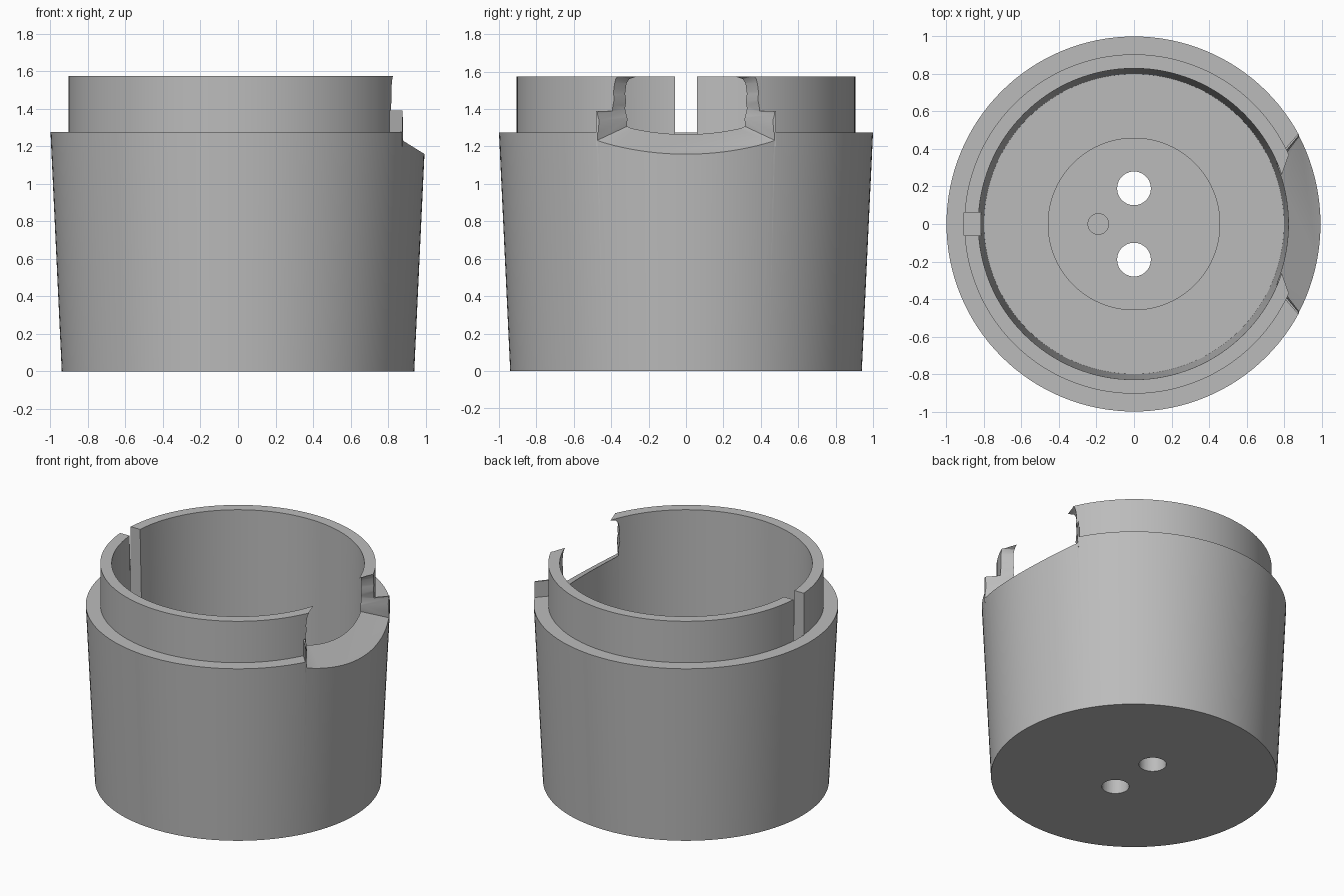
import bpy
import bmesh
from math import cos, sin, tau

SEGMENTS = 128

cube = bpy.data.objects.get("Cube")
if cube:
    bpy.data.objects.remove(cube, do_unlink=True)

grey = bpy.data.materials.new("plain grey")
grey.use_nodes = True
colour = (0.5, 0.5, 0.5, 1)
grey.diffuse_color = colour
grey.node_tree.nodes["Principled BSDF"].inputs["Base Color"].default_value = colour


def make_object(name, bm):
    bmesh.ops.remove_doubles(bm, verts=bm.verts, dist=1e-5)
    bmesh.ops.recalc_face_normals(bm, faces=bm.faces)
    mesh = bpy.data.meshes.new(name)
    bm.to_mesh(mesh)
    bm.free()
    mesh.materials.append(grey)
    obj = bpy.data.objects.new(name, mesh)
    bpy.context.collection.objects.link(obj)
    return obj


def lathe(name, profile):
    """Turn an (r, z) profile around the z axis."""
    bm = bmesh.new()
    verts = [bm.verts.new((r, 0, z)) for r, z in profile]
    edges = [bm.edges.new(pair) for pair in zip(verts, verts[1:])]
    bmesh.ops.spin(bm, geom=verts + edges, cent=(0, 0, 0), axis=(0, 0, 1),
                   angle=tau, steps=SEGMENTS)
    return make_object(name, bm)


def loft(name, start, end):
    """Solid between two matching closed outlines."""
    bm = bmesh.new()
    a = [bm.verts.new(p) for p in start]
    b = [bm.verts.new(p) for p in end]
    bm.faces.new(a)
    bm.faces.new(b[::-1])
    for i in range(len(a)):
        j = (i + 1) % len(a)
        bm.faces.new((a[i], a[j], b[j], b[i]))
    bmesh.ops.triangulate(bm, faces=bm.faces)
    return make_object(name, bm)


def prism(name, outline, low, high):
    return loft(name, [(x, y, low) for x, y in outline],
                [(x, y, high) for x, y in outline])


def drill(name, x, y, radius, low, high):
    ring = [(x + radius * cos(i * tau / 40), y + radius * sin(i * tau / 40))
            for i in range(40)]
    return prism(name, ring, low, high)


def combine(target, tool, operation):
    tool.hide_render = True
    mod = target.modifiers.new(tool.name, "BOOLEAN")
    mod.operation = operation
    mod.solver = "EXACT"
    mod.object = tool
    bpy.context.view_layer.objects.active = target
    bpy.ops.object.modifier_apply(modifier=mod.name)
    bpy.data.objects.remove(tool, do_unlink=True)


# Tapered cup with a narrower collar and a raised disc on its floor
cup = lathe("cup_body", [
    (0, 0), (0.94, 0), (1.0, 1.275), (0.905, 1.275), (0.905, 1.575),
    (0.83, 1.575), (0.80, 0.14), (0.46, 0.14), (0.46, 0.2), (0, 0.2)])

# Thin fins either side of the spout
for side in (1, -1):
    outline = [(0.785, 0.31), (0.885, 0.44), (0.876, 0.482), (0.80, 0.395)]
    fin = prism("spout_fin", [(x, side * y) for x, y in outline], 1.2, 1.39)
    combine(cup, fin, "UNION")

# Flared spout opening: y and z at the inner wall, then their slopes along x
half = [(0.30, 1.298, 1.43, -0.62), (0.322, 1.35, 1.3, -0.1),
        (0.335, 1.42, 1.2, 0), (0.335, 1.48, 1.1, 0.1),
        (0.325, 1.53, 1.1, 0.2), (0.30, 1.56, 1.1, 0.3),
        (0.19, 1.578, 1.1, 0.3), (0.15, 1.8, 1.1, 0.3)]


def spout_section(x):
    d = x - 0.77
    side = [(y + dy * d, z + dz * d) for y, z, dy, dz in half]
    return [(x, y, z) for y, z in side] + [(x, -y, z) for y, z in side[::-1]]


combine(cup, loft("spout_cutter", spout_section(0.68), spout_section(1.1)),
        "DIFFERENCE")

# Key slot through the collar, running on as a groove inside the wall
slot = [(-0.906, -0.06), (-0.7, -0.06), (-0.7, 0.06), (-0.906, 0.06)]
combine(cup, prism("slot_cutter", slot, 0.95, 1.7), "DIFFERENCE")

# Two through holes and a small blind hole in the floor
for y in (0.19, -0.19):
    combine(cup, drill("hole_cutter", 0, y, 0.09, -0.1, 0.4), "DIFFERENCE")
combine(cup, drill("pin_cutter", -0.19, 0, 0.055, 0.12, 0.4), "DIFFERENCE")

# Smooth walls with crisp edges
bpy.ops.object.select_all(action="DESELECT")
cup.select_set(True)
bpy.context.view_layer.objects.active = cup
bpy.ops.object.shade_smooth_by_angle(angle=0.5)
